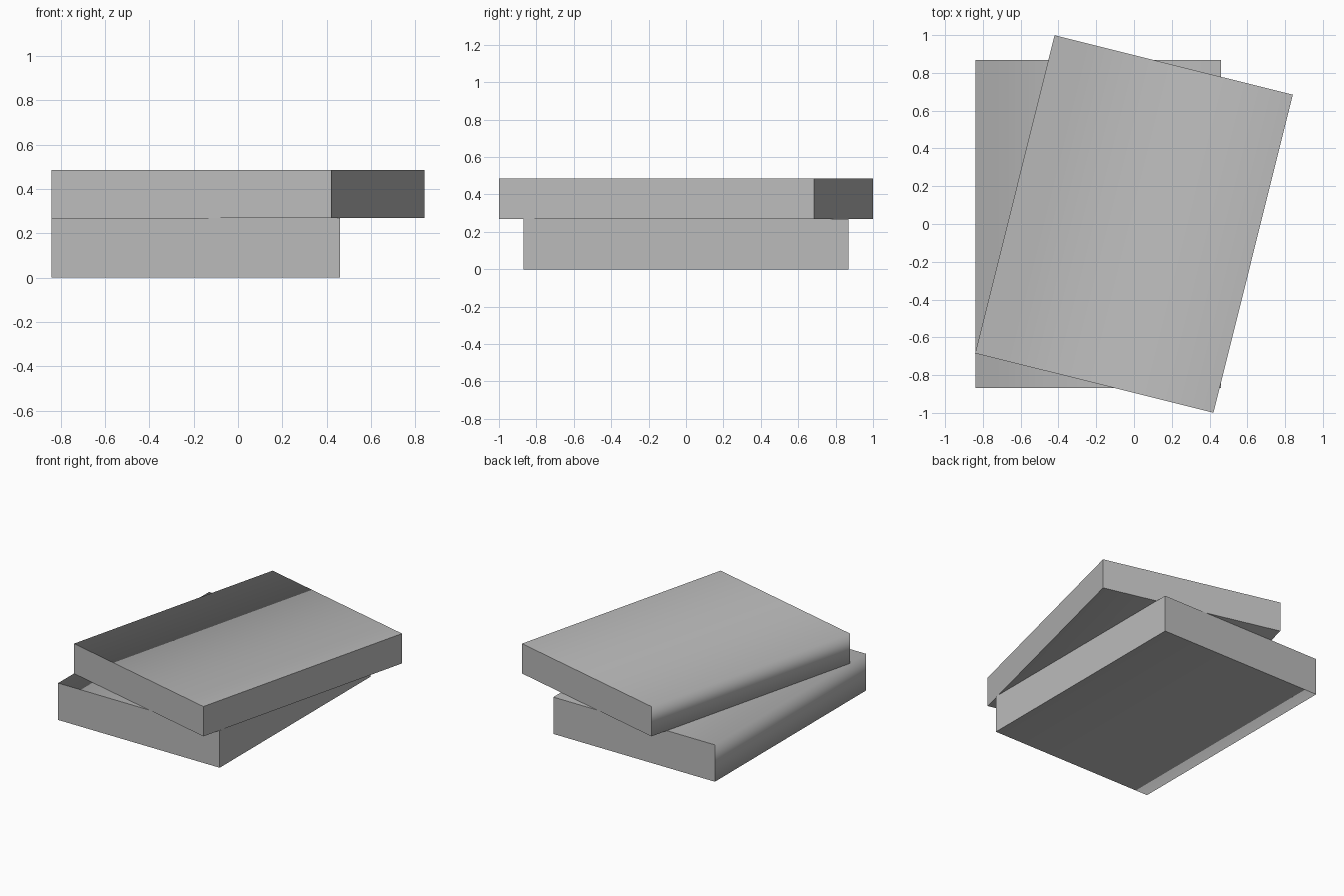
import bpy
import bmesh
from math import radians
from mathutils import Matrix, Vector

cube = bpy.data.objects.get("Cube")
if cube:
    bpy.data.objects.remove(cube, do_unlink=True)

# Single plain grey for both books
GREY = (0.5, 0.5, 0.5, 1.0)
grey = bpy.data.materials.new("plain_grey")
grey.use_nodes = True
grey.diffuse_color = GREY
grey.node_tree.nodes["Principled BSDF"].inputs["Base Color"].default_value = GREY

WIDTH, LENGTH = 1.3, 1.735


def make_book(name, x, bottom, top, turn):
    """Block whose spine (-x side) is shaded smoothly into both covers."""
    bm = bmesh.new()
    bmesh.ops.create_cube(bm, size=1)
    bmesh.ops.scale(bm, vec=Vector((WIDTH, LENGTH, top - bottom)), verts=bm.verts)
    for face in bm.faces:
        face.smooth = True
    # Only the two long spine edges stay soft
    for edge in bm.edges:
        a, b = (v.co for v in edge.verts)
        edge.smooth = a.x < 0 and b.x < 0 and abs(a.y - b.y) > 0.1
    mesh = bpy.data.meshes.new(name)
    bm.to_mesh(mesh)
    bm.free()
    mesh.materials.append(grey)
    book = bpy.data.objects.new(name, mesh)
    book.matrix_world = (Matrix.Translation((x, 0, (bottom + top) / 2))
                         @ Matrix.Rotation(radians(turn), 4, "Z"))
    bpy.context.collection.objects.link(book)


# Thicker book below, thinner book turned on top of it
make_book("lower_book", -0.19, 0, 0.268, 0)
make_book("upper_book", 0, 0.268, 0.485, -14)
